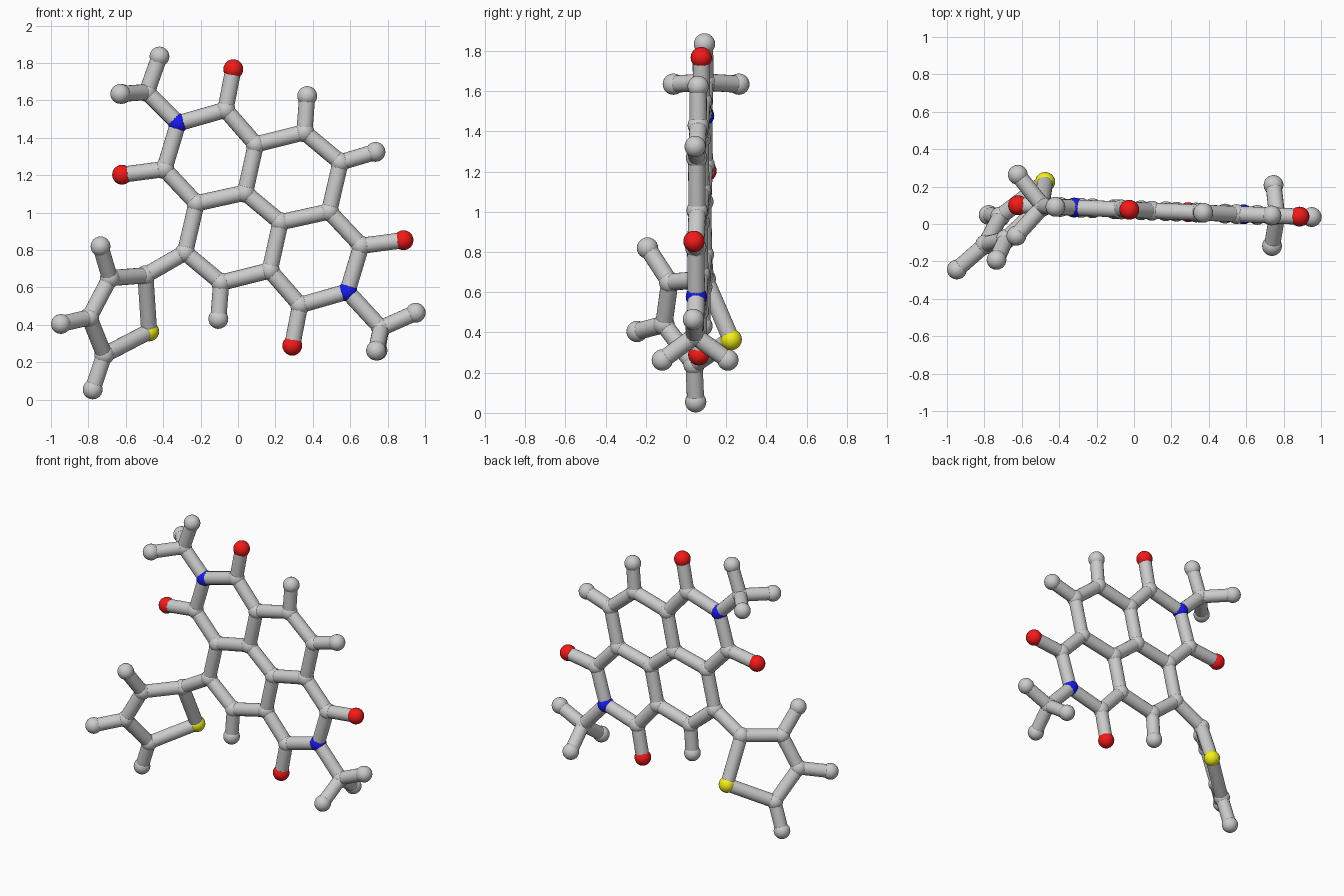
import bpy
from mathutils import Vector

if "Cube" in bpy.data.objects:
    bpy.data.objects.remove(bpy.data.objects["Cube"])

BALL, STICK = 0.053, 0.043
COLORS = {"oxygen": (0.9, 0.01, 0.01, 1), "nitrogen": (0.01, 0.01, 0.85, 1),
          "sulfur": (0.9, 0.88, 0.01, 1)}
MATS = {}
for name, rgba in COLORS.items():
    MATS[name] = bpy.data.materials.new(name + "_color")
    MATS[name].diffuse_color = rgba

KINDS = {"C": "carbon", "H": "hydrogen", "O": "oxygen", "N": "nitrogen", "S": "sulfur"}
atoms = {}


def atom(key, pos):
    """Ball; the first letter of the key is the element."""
    atoms[key] = Vector(pos)
    kind = KINDS[key[0]]
    bpy.ops.mesh.primitive_uv_sphere_add(segments=24, ring_count=12, radius=BALL, location=pos)
    ob = bpy.context.object
    ob.name = kind + "_atom"
    bpy.ops.object.shade_smooth()
    if kind in MATS:
        ob.data.materials.append(MATS[kind])


def bond(a, b):
    """Stick between two atoms."""
    p, q = atoms[a], atoms[b]
    d = q - p
    bpy.ops.mesh.primitive_cylinder_add(vertices=20, radius=STICK, depth=d.length,
                                        location=(p + q) / 2,
                                        rotation=d.to_track_quat('Z', 'Y').to_euler())
    bpy.context.object.name = "bond"
    bpy.ops.object.shade_smooth_by_angle()


def core(x, z):
    """Point on the slightly turned plane of the fused rings."""
    return (x, 0.075 - 0.04 * x, z)


def thio(x, z):
    """Point on the tilted plane of the five-sided ring."""
    return (x, 0.225 + 0.961 * (x + 0.475) - 0.366 * (z - 0.365), z)


# Fused core: one half, then its half-turn copy (keys ending in ')
CX, CZ = 0.1325, 1.028
half = {"N": (-0.32, 1.478), "Ca": (-0.067, 1.55), "Oa": (-0.025, 1.767),
        "Cb": (-0.394, 1.233), "Ob": (-0.62, 1.203), "C1": (0.095, 1.365),
        "C2": (0.355, 1.43), "H2": (0.37, 1.624), "C6": (0.038, 1.107),
        "C7": (-0.222, 1.05), "C8": (-0.283, 0.787)}
for k, (x, z) in half.items():
    atom(k, core(x, z))
    atom(k + "'", core(2 * CX - x, 2 * CZ - z))
pairs = ["N Ca", "N Cb", "Ca Oa", "Cb Ob", "Ca C1", "Cb C7", "C1 C6",
         "C7 C6", "C1 C2", "C2 H2", "C7 C8"]
for pair in pairs:
    a, b = pair.split()
    bond(a, b)
    bond(a + "'", b + "'")
bond("C6", "C6'")
bond("C2", "C8'")
bond("C8", "C2'")
atom("H3", core(0.735, 1.325))
bond("C8'", "H3")

# Methyl groups: carbon, one in-plane hydrogen, two out-of-plane hydrogens
for n, c, flat, side in (("N", (-0.487, 1.645), (-0.42, 1.835), (-0.625, 1.635)),
                         ("N'", (0.765, 0.383), (0.95, 0.465), (0.742, 0.263))):
    m = "Cm" + n
    atom(m, core(*c))
    bond(n, m)
    x, y, z = core(*side)
    slant = 0.004
    for i, p in enumerate((core(*flat), (x + slant, y + 0.163, z), (x - slant, y - 0.163, z))):
        atom(f"H{i}{n}", p)
        bond(m, f"H{i}{n}")

# Five-sided sulfur ring and its hydrogens
ring = {"Ct2": (-0.495, 0.665), "S": (-0.475, 0.365), "Ct5": (-0.715, 0.24),
        "Ct4": (-0.795, 0.44), "Ct3": (-0.685, 0.65)}
for k, p in ring.items():
    atom(k, thio(*p))
keys = list(ring)
for i, k in enumerate(keys):
    bond(k, keys[(i + 1) % 5])
bond("C8", "Ct2")
for k, p in (("Ct5", (-0.777, 0.055)), ("Ct4", (-0.947, 0.405)), ("Ct3", (-0.735, 0.82))):
    atom("H" + k, thio(*p))
    bond(k, "H" + k)

for m in bpy.data.materials:
    if m.users and not m.is_grease_pencil:
        m.use_nodes = True
        m.node_tree.nodes["Principled BSDF"].inputs["Base Color"].default_value = m.diffuse_color
